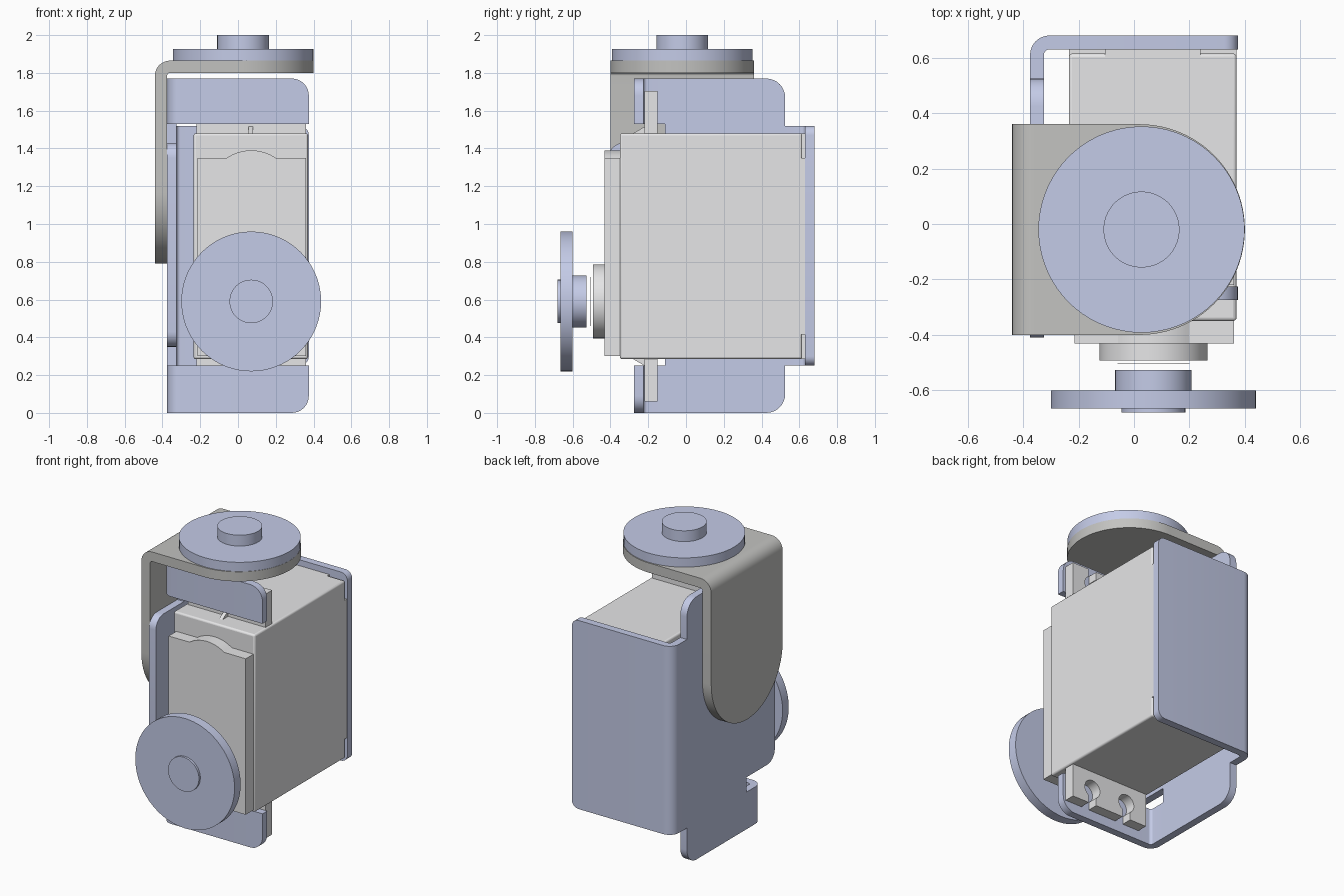
import bpy, bmesh
from math import sin, cos, pi, radians

if "Cube" in bpy.data.objects:
    bpy.data.objects.remove(bpy.data.objects["Cube"])


def material(name, rgb):
    m = bpy.data.materials.new(name)
    m.diffuse_color = (*rgb, 1)
    m.use_nodes = True
    m.node_tree.nodes["Principled BSDF"].inputs["Base Color"].default_value = m.diffuse_color
    return m


BLUE = material("pale blue", (0.59, 0.638, 0.855))
LIGHT = material("light grey", (0.80, 0.80, 0.81))
GREY = material("mid grey", (0.545, 0.545, 0.53))


def to3d(u, v, w, axis):
    return {"x": (w, u, v), "y": (u, w, v), "z": (u, v, w)}[axis]


def finish(bm, name, mat, bevel=0):
    flat = [f for f in bm.faces if f.calc_area() < 1e-8]
    bmesh.ops.delete(bm, geom=flat, context="FACES")
    bmesh.ops.recalc_face_normals(bm, faces=bm.faces)
    me = bpy.data.meshes.new(name)
    bm.to_mesh(me)
    bm.free()
    me.materials.append(mat)
    ob = bpy.data.objects.new(name, me)
    bpy.context.collection.objects.link(ob)
    if bevel:
        mod = ob.modifiers.new("soft edges", "BEVEL")
        mod.width, mod.segments = bevel, 3
    return ob


def prism(name, pts, axis, lo, hi, mat, bevel=0):
    """Extrude a flat outline along an axis."""
    bm = bmesh.new()
    a = [bm.verts.new(to3d(u, v, lo, axis)) for u, v in pts]
    b = [bm.verts.new(to3d(u, v, hi, axis)) for u, v in pts]
    n = len(pts)
    bm.faces.new(a)
    bm.faces.new(b[::-1])
    for i in range(n):
        bm.faces.new((a[i], a[(i + 1) % n], b[(i + 1) % n], b[i]))
    return finish(bm, name, mat, bevel)


def rect(u0, u1, v0, v1):
    return [(u0, v0), (u1, v0), (u1, v1), (u0, v1)]


def disc(name, cu, cv, r, axis, lo, hi, mat):
    pts = [(cu + r * cos(2 * pi * i / 72), cv + r * sin(2 * pi * i / 72)) for i in range(72)]
    return prism(name, pts, axis, lo, hi, mat)


def sheet(name, stations, t, axis, mat, start_cap=True):
    """Bent sheet: stations are (u, v, inward nu, nv, width lo, width hi)."""
    bm = bmesh.new()
    rings = []
    for u, v, nu, nv, lo, hi in stations:
        iu, iv = u + nu * t, v + nv * t
        rings.append([bm.verts.new(to3d(*p, axis)) for p in
                      ((u, v, lo), (u, v, hi), (iu, iv, hi), (iu, iv, lo))])
    for a, b in zip(rings, rings[1:]):
        for i in range(4):
            j = (i + 1) % 4
            bm.faces.new((a[i], a[j], b[j], b[i]))
    if start_cap:
        bm.faces.new(rings[0])
    bm.faces.new(rings[-1][::-1])
    return finish(bm, name, mat)


def bend(cu, cv, r, a0, a1, lo, hi, n=8):
    out = []
    for i in range(n + 1):
        a = radians(a0 + (a1 - a0) * i / n)
        out.append((cu + r * cos(a), cv + r * sin(a), -cos(a), -sin(a), lo, hi))
    return out


def corner(r, n=8):
    """Distance from the end and edge inset for a rounded corner."""
    return [(r * (1 - cos(pi / 2 * i / n)), r * (1 - sin(pi / 2 * i / n))) for i in range(n + 1)]


# Servo housing with notched rear corners
X0, X1, Z0, Z1 = -0.235, 0.37, 0.285, 1.48
prism("servo_body", rect(X0, X1, Z0, Z1), "y", -0.35, 0.615, LIGHT, 0.012)
k = 0.13
prism("servo_rear_cap", [(X0 + k, Z0), (X1 - k, Z0), (X1 - k, Z0 + k), (X1, Z0 + k),
                         (X1, Z1 - k), (X1 - k, Z1 - k), (X1 - k, Z1), (X0 + k, Z1),
                         (X0 + k, Z1 - k), (X0, Z1 - k), (X0, Z0 + k), (X0 + k, Z0 + k)],
      "y", 0.60, 0.632, LIGHT)

# Gear cover with arched top, and output boss
arch = [(0.07 + 0.23 * cos(radians(a)), 1.16 + 0.23 * sin(radians(a))) for a in range(56, 125, 4)]
prism("gear_cover", [(-0.215, 0.3), (0.36, 0.3), (0.36, 1.35)] + arch + [(-0.215, 1.35)],
      "y", -0.432, -0.34, LIGHT)
disc("output_boss", 0.07, 0.59, 0.195, "y", -0.492, -0.43, LIGHT)
disc("output_washer", 0.07, 0.59, 0.13, "y", -0.506, -0.504, LIGHT)

# Mounting ears with open screw slots, and small ribs
ear = [(-0.22, 0.285), (-0.22, 0.06)]
for cx in (-0.065, 0.205):
    ear.append((cx - 0.03, 0.06))
    ear += [(cx + 0.06 * cos(radians(a)), 0.165 + 0.06 * sin(radians(a)))
            for a in range(240, -61, -12)]
    ear.append((cx + 0.03, 0.06))
ear += [(0.36, 0.06), (0.36, 0.285)]
for label, flip in (("lower", False), ("upper", True)):
    def z(v):
        return 1.765 - v if flip else v
    prism(label + "_ear", [(u, z(v)) for u, v in ear], "y", -0.22, -0.15, LIGHT)
    prism(label + "_ear_rib", [(-0.28, z(0.285)), (-0.15, z(0.285)), (-0.15, z(0.25)), (-0.22, z(0.25))],
          "x", 0.055, 0.08, LIGHT)

# Blue servo holder: rear plate bending into the side plate
main = [(0.375 - d, 0.68, 0, -1, 0.25 + i, 1.52 - i) for d, i in corner(0.05)]
main += bend(-0.305, 0.61, 0.07, 90, 180, 0.25, 1.52)
main += [(-0.375, 0.525, 1, 0, 0.25, 1.52)]
main += [(-0.375, 0.525 - d, 1, 0, i, 1.77 - i) for d, i in corner(0.1)]
main += [(-0.375, -0.11, 1, 0, 0, 1.77)]
sheet("holder_rear_and_side", main, 0.05, "z", BLUE)

# Holder's forward tongue between the relief notches
tongue = [(-0.375, -0.11, 1, 0, 0.35, 1.43)]
tongue += [(-0.375, -0.41 + d, 1, 0, 0.35 + i, 1.43 - i) for d, i in corner(0.08)[::-1]]
sheet("holder_tongue", tongue, 0.05, "z", BLUE, False)

# Holder's front flanges, top and bottom
for label, lo, hi, top in (("upper", 1.53, 1.77, 1), ("lower", 0, 0.25, 0)):
    st = [(-0.375, -0.11, 1, 0, lo, hi)] + bend(-0.305, -0.205, 0.07, 180, 270, lo, hi)
    st += [(0.375 - d, -0.275, 0, 1, lo + i * (1 - top), hi - i * top)
           for d, i in corner(0.09)[::-1]]
    sheet(label + "_holder_flange", st, 0.05, "z", BLUE, False)

# Grey L bracket with both ends rounded
R, CY = 0.38, -0.02
steps = [pi / 2 * i / 24 for i in range(25)]
steps[0] = 0.01
st = [(0.02 + R * cos(a), 1.865, 0, -1, CY - R * sin(a), CY + R * sin(a)) for a in steps]
st += bend(-0.36, 1.785, 0.08, 90, 180, CY - R, CY + R)
st += [(-0.44, 1.17 - R * cos(a), 1, 0, CY - R * sin(a), CY + R * sin(a)) for a in steps[::-1]]
sheet("l_bracket", st, 0.065, "y", GREY)

# Top horn and front horn
disc("top_horn_disc", 0.027, CY, 0.372, "z", 1.865, 1.927, BLUE)
disc("top_horn_hub", 0.027, CY, 0.137, "z", 1.92, 2.0, BLUE)
disc("front_horn_hub", 0.07, 0.59, 0.138, "y", -0.527, -0.60, BLUE)
disc("front_horn_disc", 0.07, 0.59, 0.37, "y", -0.665, -0.60, BLUE)
disc("front_horn_cap", 0.07, 0.59, 0.115, "y", -0.68, -0.66, BLUE)

# Smooth shading with crisp edges
for ob in bpy.context.scene.objects:
    ob.select_set(True)
    bpy.context.view_layer.objects.active = ob
bpy.ops.object.shade_smooth_by_angle(angle=radians(30))
